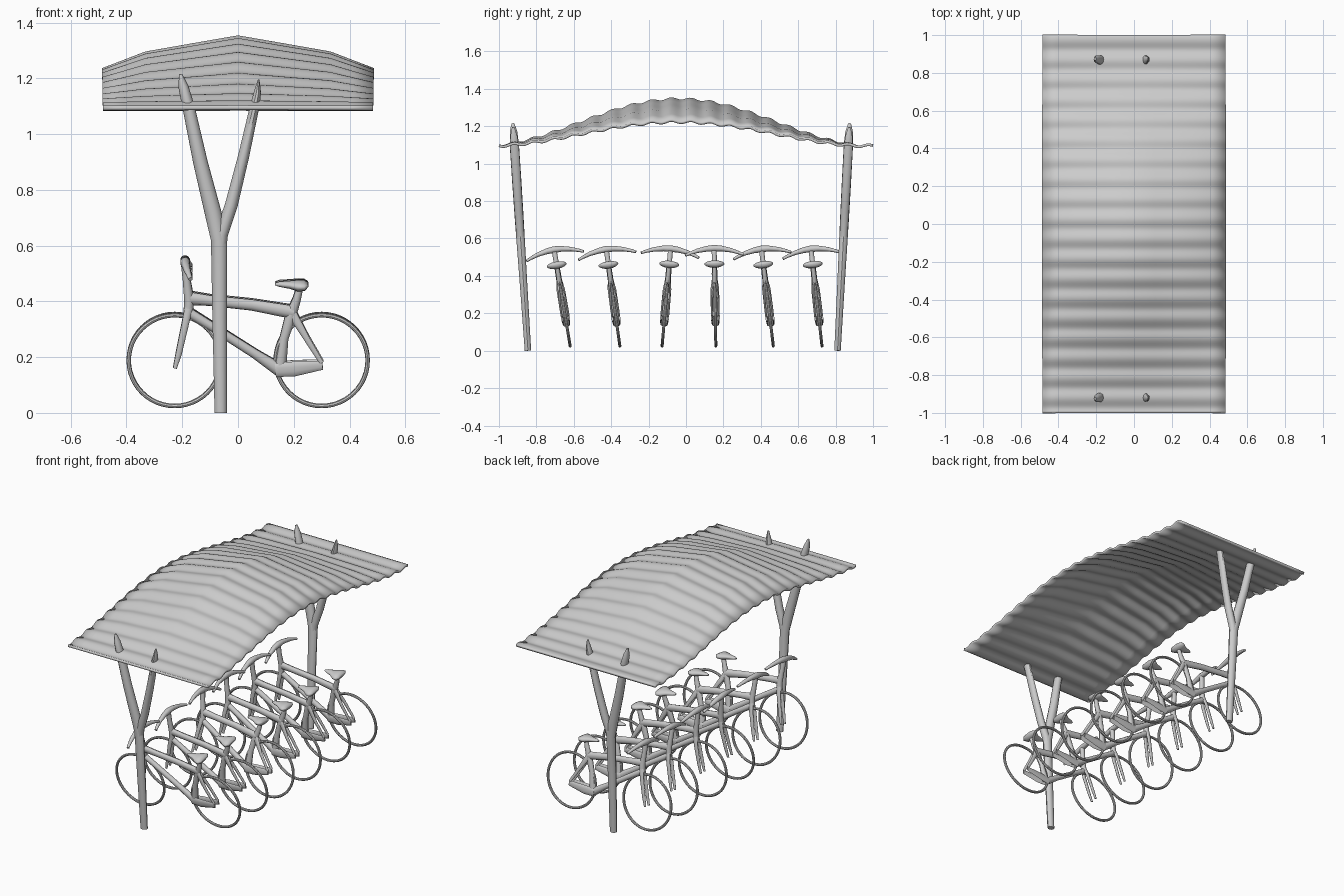
import bpy, bmesh, math
from mathutils import Vector, Matrix

if "Cube" in bpy.data.objects:
    bpy.data.objects.remove(bpy.data.objects["Cube"])


def finish(name, bm, angle=40):
    bmesh.ops.recalc_face_normals(bm, faces=bm.faces)
    me = bpy.data.meshes.new(name)
    bm.to_mesh(me)
    bm.free()
    ob = bpy.data.objects.new(name, me)
    bpy.context.collection.objects.link(ob)
    bpy.ops.object.select_all(action='DESELECT')
    bpy.context.view_layer.objects.active = ob
    ob.select_set(True)
    bpy.ops.object.shade_smooth_by_angle(angle=math.radians(angle))
    return ob


def limb(bm, pts, radii, side=(0, 1, 0), n=10):
    """Tapered tube along pts; radii are (in-plane, sideways) pairs."""
    pts = [Vector(p) for p in pts]
    rings = []
    for i, p in enumerate(pts):
        t = (pts[min(i + 1, len(pts) - 1)] - pts[max(i - 1, 0)]).normalized()
        u = Vector(side).cross(t).normalized()
        v = t.cross(u)
        a, b = radii[i]
        rings.append([bm.verts.new(p + u * a * math.cos(2 * math.pi * k / n)
                                   + v * b * math.sin(2 * math.pi * k / n)) for k in range(n)])
    for r, s in zip(rings, rings[1:]):
        for k in range(n):
            bm.faces.new((r[k], r[(k + 1) % n], s[(k + 1) % n], s[k]))
    bm.faces.new(rings[0])
    bm.faces.new(rings[-1])


# Corrugated arched roof
bm = bmesh.new()
xs = [-.485, -.41, -.33, -.22, -.11, 0, .11, .22, .33, .41, .485]
NY = 200
rows = []
for j in range(NY + 1):
    y = -1 + 2 * j / NY
    arch = (math.cos(math.pi / 2 * (y + .04)) ** 2) ** .9
    wave = .006 * math.sin(2 * math.pi * y * 9.5)
    rows.append([bm.verts.new((x, y, 1.095 + wave + arch * (
        .247 - .175 * abs(x) - .21 * max(0, abs(x) - .33)))) for x in xs])
for r, s in zip(rows, rows[1:]):
    for k in range(len(xs) - 1):
        bm.faces.new((r[k], r[k + 1], s[k + 1], s[k]))
roof = finish("roof", bm, 60)
mod = roof.modifiers.new("thickness", 'SOLIDIFY')
mod.thickness = .014
mod.offset = 0

# Forked posts leaning outward, pointed tips poking through the roof
for name, y0, slope in (("front_post", -.845, -.066), ("back_post", .81, .053)):
    bm = bmesh.new()

    def P(x, z):
        return (x, y0 + slope * z, z)
    limb(bm, [P(-.062, 0), P(-.066, .35), P(-.068, .62), P(-.09, .72), P(-.135, .9), P(-.178, 1.1),
              P(-.196, 1.17), P(-.206, 1.215)],
         [(.022, .018), (.026, .021), (.029, .024), (.03, .025), (.026, .026), (.022, .026),
          (.018, .021), (.006, .008)])
    limb(bm, [P(-.066, .55), P(-.06, .64), P(-.024, .745), P(.02, .92), P(.06, 1.1), P(.07, 1.15), P(.074, 1.195)],
         [(.02, .02), (.024, .023), (.023, .024), (.02, .025), (.017, .025), (.013, .019), (.003, .007)])
    finish(name, bm)


# Bicycle parts, standing upright with handlebars toward -x
def wheel(name, cx):
    bm = bmesh.new()
    n, m, R = 48, 8, .165
    g = [[bm.verts.new((cx + (R + .008 * math.cos(b)) * math.cos(a), .008 * math.sin(b),
                        .19 + (R + .008 * math.cos(b)) * math.sin(a)))
          for b in [2 * math.pi * k / m for k in range(m)]]
         for a in [2 * math.pi * k / n for k in range(n)]]
    for i in range(n):
        for k in range(m):
            bm.faces.new((g[i][k], g[(i + 1) % n][k], g[(i + 1) % n][(k + 1) % m], g[i][(k + 1) % m]))
    return finish(name, bm)


parts = [wheel("front_wheel", -.227), wheel("rear_wheel", .30)]

# Frame: main tubes, then paired stays
bm = bmesh.new()
limb(bm, [(-.188, 0, .535), (-.184, 0, .48), (-.175, 0, .41), (-.18, 0, .35)],
     [(.016, .014), (.014, .014), (.018, .016), (.016, .016)])
limb(bm, [(-.178, 0, .416), (-.1, 0, .408), (.05, 0, .392), (.2, 0, .365)],
     [(.024, .015), (.019, .016), (.02, .016), (.024, .015)])
limb(bm, [(-.178, 0, .365), (-.08, 0, .305), (.06, 0, .215), (.15, 0, .155)],
     [(.018, .015), (.016, .016), (.017, .016), (.024, .016)])
limb(bm, [(.222, 0, .455), (.21, 0, .41), (.19, 0, .355), (.165, 0, .27), (.15, 0, .15)],
     [(.012, .012), (.015, .013), (.02, .015), (.016, .014), (.022, .018)])
for s in (-1, 1):
    limb(bm, [(.195, .005 * s, .36), (.245, .017 * s, .275), (.3, .019 * s, .185)],
         [(.017, .008), (.011, .006), (.008, .005)])
    limb(bm, [(.135, .008 * s, .158), (.2, .016 * s, .162), (.303, .019 * s, .176)],
         [(.026, .01), (.027, .006), (.016, .005)])
parts.append(finish("bike_frame", bm))

# Fork
bm = bmesh.new()
for s in (-1, 1):
    limb(bm, [(-.176, .006 * s, .385), (-.188, .016 * s, .33), (-.212, .018 * s, .22), (-.226, .018 * s, .165)],
         [(.015, .009), (.013, .007), (.011, .006), (.007, .005)])
parts.append(finish("fork", bm))

# Saddle
bm = bmesh.new()
limb(bm, [(.133, 0, .468), (.15, 0, .468), (.185, 0, .466), (.215, 0, .463), (.238, 0, .464), (.252, 0, .468)],
     [(.004, .006), (.01, .014), (.014, .026), (.02, .048), (.019, .054), (.006, .035)], n=14)
parts.append(finish("seat", bm, 60))

# Bowed handlebar, thick in the middle
bm = bmesh.new()
ys = [-.155, -.13, -.09, -.04, 0, .04, .09, .13, .155]
limb(bm, [(-.19 + .02 * (abs(y) / .155) ** 2, y, .548 - 1.5 * y * y) for y in ys],
     [(.007 + .011 * (1 - abs(y) / .155), .008 + .01 * (1 - abs(y) / .155)) for y in ys], side=(1, 0, 0))
parts.append(finish("handlebar", bm, 60))

# Row of six leaning bikes sharing the same meshes
bikes = [(-.615, 9.5), (-.35, 8), (-.13, -5), (.16, 1), (.47, 7), (.73, 6.5)]
for i, (y, lean) in enumerate(bikes):
    M = Matrix.Translation((0, y, 0)) @ Matrix.Rotation(math.radians(lean), 4, 'X')
    for src in parts:
        ob = src
        if i:
            ob = src.copy()
            bpy.context.collection.objects.link(ob)
            ob.name = f"{src.data.name}_{i + 1}"
        ob.matrix_world = M
